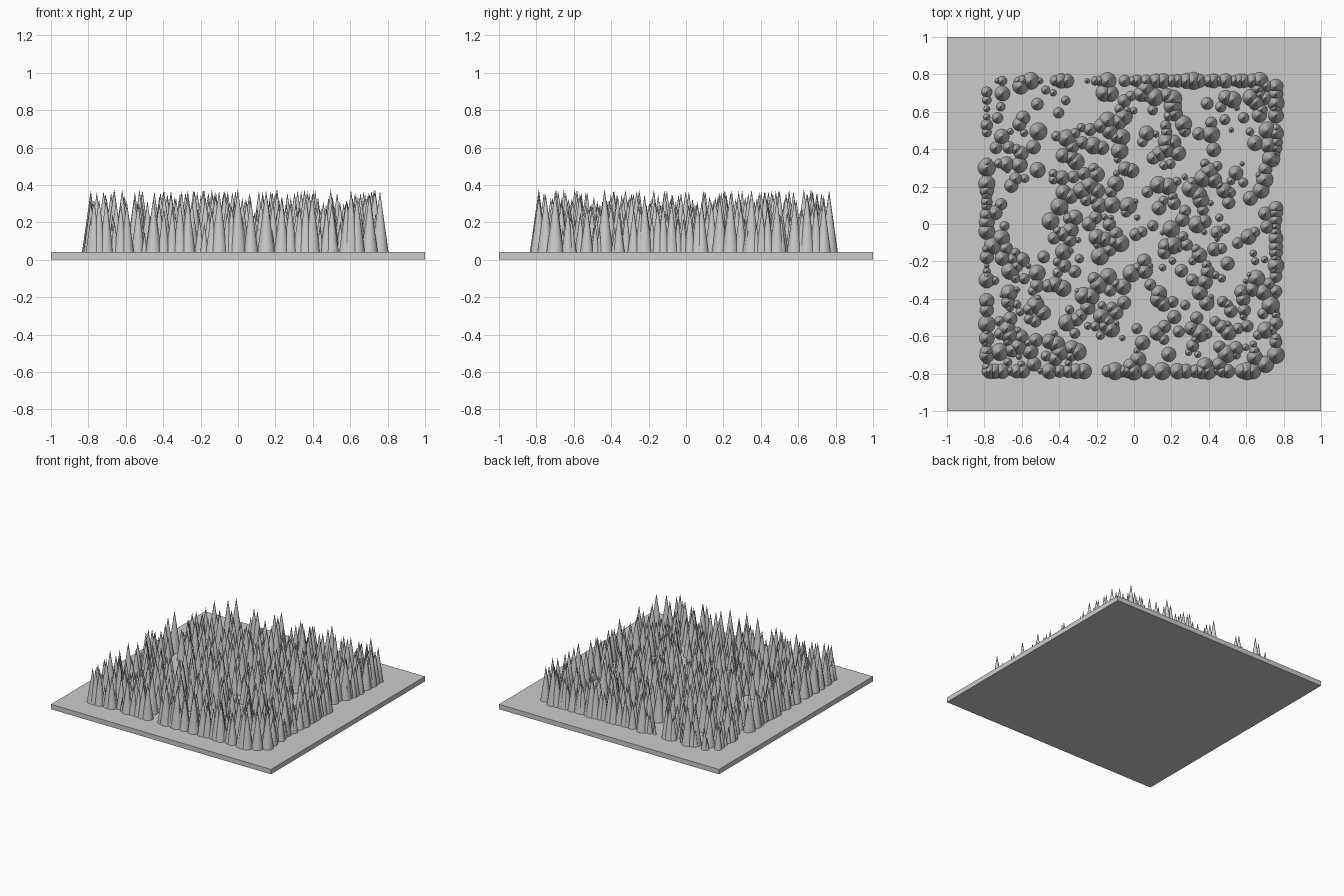
import bpy, bmesh, math, random
from mathutils import Matrix

if "Cube" in bpy.data.objects:
    bpy.data.objects.remove(bpy.data.objects["Cube"])

random.seed(5)

# flat square base plate
bpy.ops.mesh.primitive_cube_add(size=1, location=(0, 0, 0.02))
plate = bpy.context.object
plate.name = "base_plate"
plate.scale = (2, 2, 0.04)

TOP = 0.04
LO, HI_X, HI_Y = -0.787, 0.759, 0.765

# bare patches (x, y, radius) and gaps along the border rows
bare = [(-0.56, 0.12, 0.12), (-0.56, -0.04, 0.12), (0.3, 0.31, 0.06),
        (-0.05, -0.2, 0.07), (-0.26, 0.68, 0.1), (0.31, 0.62, 0.08),
        (0.58, 0.02, 0.07), (-0.2, -0.7, 0.09), (0.02, -0.44, 0.07)]
left_runs = [(0.49, 0.75), (0.3, 0.34), (-0.04, 0.22), (-0.3, -0.1), (-0.79, -0.41)]
right_runs = [(0.58, 0.75), (0.33, 0.52), (-0.28, 0.13), (-0.38, -0.35),
              (-0.53, -0.44), (-0.7, -0.6)]
top_runs = [(-0.73, -0.7), (-0.62, -0.5), (-0.42, -0.33), (-0.25, -0.13), (-0.05, 0.7)]
bottom_runs = [(-0.77, -0.58), (-0.5, -0.35), (-0.31, -0.23), (-0.14, 0.08),
               (0.15, 0.52), (0.58, 0.68)]


def size():
    return 0.048 * random.uniform(0.1, 1.0) ** 0.6


def along(runs):
    """Closely spaced positions along the given runs."""
    for a, b in runs:
        t = a
        while t <= b:
            yield t
            t += random.uniform(0.02, 0.05)


spots = [(LO, t) for t in along(left_runs)] + [(HI_X, t) for t in along(right_runs)]
spots += [(t, HI_Y) for t in along(top_runs)] + [(t, LO) for t in along(bottom_runs)]

# scattered spikes inside the border
inside = 0
while inside < 400:
    x, y = random.uniform(-0.76, 0.74), random.uniform(-0.76, 0.74)
    if any(math.hypot(x - a, y - b) < r for a, b, r in bare):
        continue
    if any(math.hypot(x - a, y - b) < 0.031 for a, b in spots):
        continue
    spots.append((x, y))
    inside += 1

# all spikes are scaled copies of one slender cone
bm = bmesh.new()
for x, y in spots:
    r = size()
    h = r * 7.0
    bmesh.ops.create_cone(bm, cap_ends=True, segments=24, radius1=r, radius2=0.0005,
                          depth=h, matrix=Matrix.Translation((x, y, TOP + h / 2)))
mesh = bpy.data.meshes.new("spikes")
bm.to_mesh(mesh)
bm.free()
spikes = bpy.data.objects.new("spikes", mesh)
bpy.context.collection.objects.link(spikes)
bpy.context.view_layer.objects.active = spikes
plate.select_set(False)
spikes.select_set(True)
bpy.ops.object.shade_smooth_by_angle(angle=math.radians(40))
